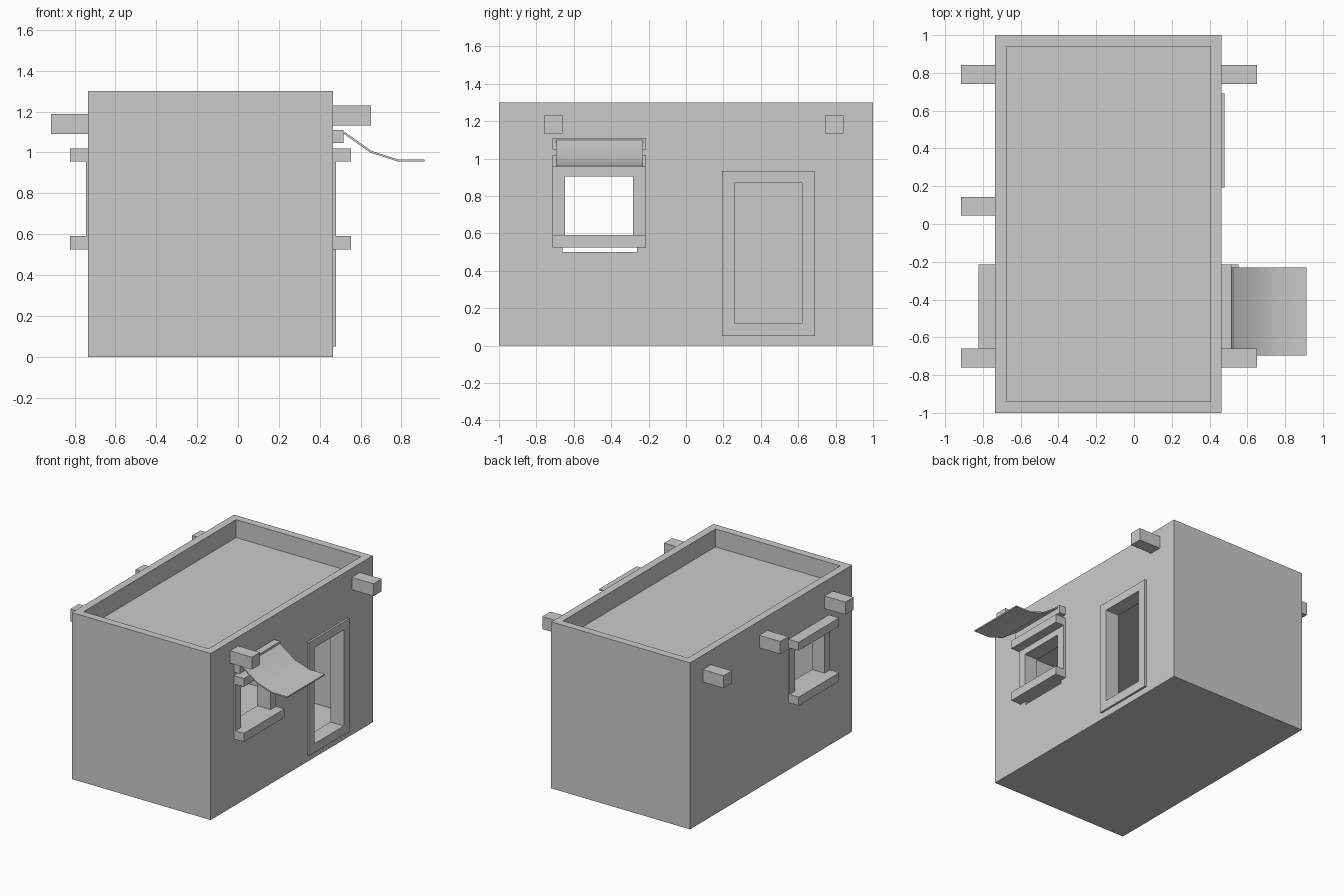
import bpy, bmesh

if "Cube" in bpy.data.objects:
    bpy.data.objects.remove(bpy.data.objects["Cube"])

XL, XR = -0.735, 0.464     # outer wall faces
T = 0.06                   # parapet thickness
W = 0.10                   # room wall thickness


def box(name, x, y, z):
    """Box from (min, max) ranges on each axis."""
    bm = bmesh.new()
    bmesh.ops.create_cube(bm, size=1)
    for v in bm.verts:
        v.co = [r[0] if c < 0 else r[1] for c, r in zip(v.co, (x, y, z))]
    me = bpy.data.meshes.new(name)
    bm.to_mesh(me)
    bm.free()
    ob = bpy.data.objects.new(name, me)
    bpy.context.collection.objects.link(ob)
    return ob


def cut(target, name, x, y, z):
    c = box(name, x, y, z)
    c.hide_render = True
    c.hide_viewport = True
    c.display_type = 'WIRE'
    m = target.modifiers.new(name, 'BOOLEAN')
    m.operation, m.solver, m.object = 'DIFFERENCE', 'EXACT', c


# House shell: parapet recess, hollow room, window and door openings
house = box("house_walls", (XL, XR), (-1, 1), (0, 1.3))
cut(house, "roof_recess_cutter", (XL + T, XR - T), (-1 + T, 1 - T), (1.16, 1.5))
cut(house, "room_cutter", (XL + W, XR - W), (-1 + W, 1 - W), (0.07, 1.09))
cut(house, "window_cutter", (-1.2, 1.2), (-0.66, -0.262), (0.50, 0.92))
cut(house, "door_cutter", (0.1, 1.2), (0.26, 0.62), (0.12, 0.87))


def frame(name, x, y, z, inner_y, inner_z):
    """Flat boards around an opening."""
    box(name + "_side_a", x, (y[0], inner_y[0]), z)
    box(name + "_side_b", x, (inner_y[1], y[1]), z)
    box(name + "_top", x, inner_y, (inner_z[1], z[1]))
    if inner_z[0] > z[0]:
        box(name + "_bottom", x, inner_y, (z[0], inner_z[0]))


# Door frame
frame("door_frame", (XR - 0.01, 0.48), (0.193, 0.69), (0.05, 0.934),
      (0.26, 0.62), (0.12, 0.87))

# Window surrounds on both long walls, as deep as the wall
WY = (-0.715, -0.215)
for side, wall, s, out in (("right", XR, 1, 0.016), ("left", XL, -1, 0.008)):
    def xr(depth_in, depth_out):
        return sorted((wall - s * depth_in, wall + s * depth_out))
    frame(side + "_window_frame", xr(W, out), WY, (0.59, 0.955),
          (-0.648, -0.283), (0.59, 0.905))
    box(side + "_window_sill", xr(W, 0.088), WY, (0.525, 0.592))
    box(side + "_window_lintel", xr(W, 0.088), WY, (0.955, 1.02))

# Roof beam ends
for i, y in enumerate((-0.71, 0.792)):
    box(f"right_beam_{i}", (XR - 0.02, 0.652), (y - 0.05, y + 0.05), (1.133, 1.23))
for i, y in enumerate((-0.71, 0.094, 0.792)):
    box(f"left_beam_{i}", (-0.915, XL + 0.02), (y - 0.05, y + 0.05), (1.09, 1.188))

# Awning rail and curved canopy
box("awning_rail", (XR - 0.01, 0.517), WY, (1.047, 1.11))
profile = [(0.523, 1.10), (0.653, 1.008), (0.783, 0.966), (0.912, 0.966)]
bm = bmesh.new()
rows = [[bm.verts.new((x, y, z)) for y in (-0.695, -0.23)] for x, z in profile]
for a, b in zip(rows, rows[1:]):
    bm.faces.new((a[0], b[0], b[1], a[1]))
me = bpy.data.meshes.new("awning")
bm.to_mesh(me)
bm.free()
awning = bpy.data.objects.new("awning", me)
bpy.context.collection.objects.link(awning)
sol = awning.modifiers.new("thickness", 'SOLIDIFY')
sol.thickness = 0.01
bpy.context.view_layer.objects.active = awning
awning.select_set(True)
bpy.ops.object.modifier_apply(modifier="thickness")
bpy.ops.object.shade_smooth_by_angle(angle=0.7)
